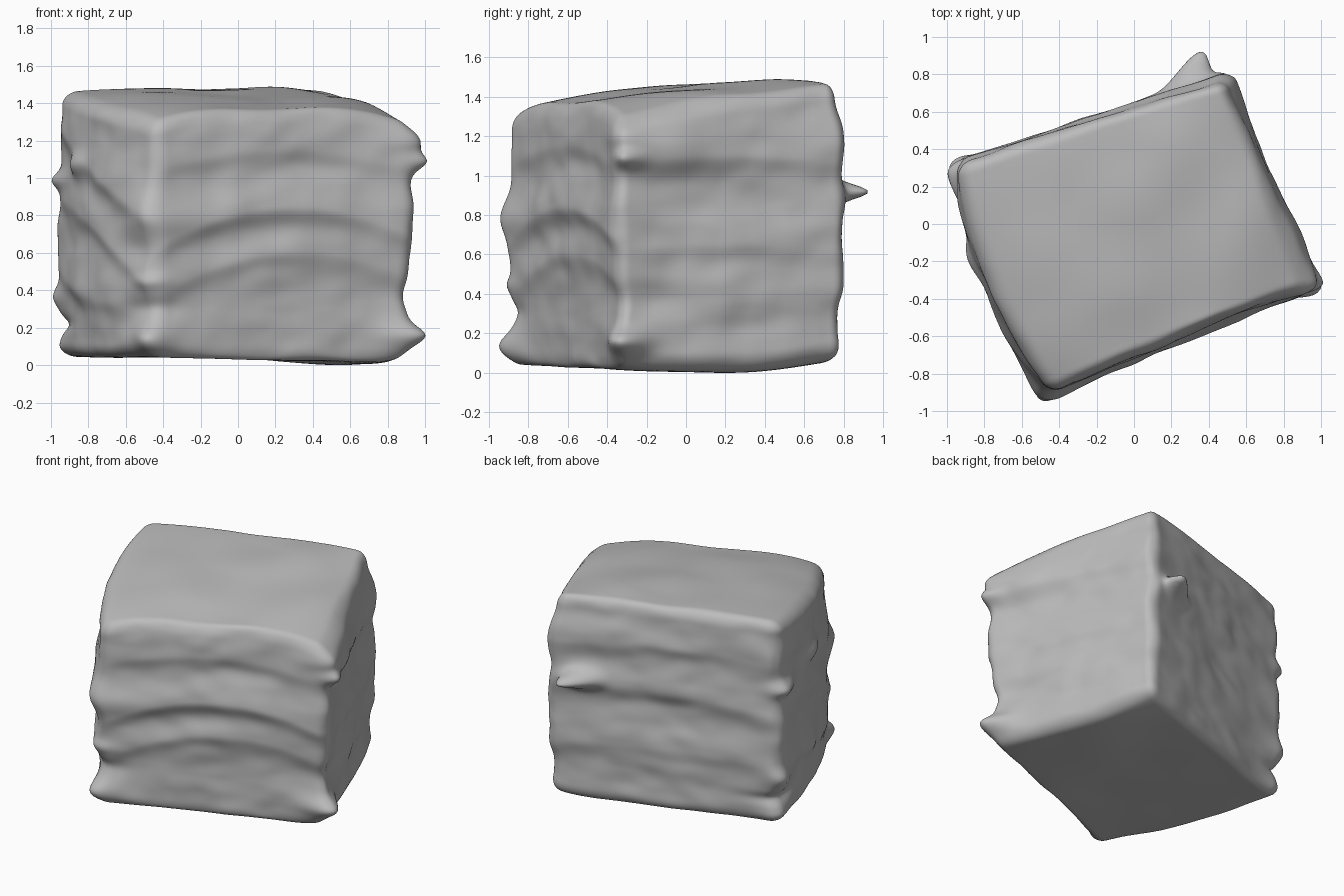
import bpy, bmesh, math
from mathutils import Vector, noise

cube = bpy.data.objects.get("Cube")
if cube:
    bpy.data.objects.remove(cube, do_unlink=True)

# Skewed footprint corners, each with (x, y, bottom height, top height)
FRONT = Vector((-0.45, -0.92, 0.075, 1.31))
RIGHT = Vector((0.94, -0.35, 0.05, 1.30))
BACK = Vector((0.52, 0.82, 0.09, 1.49))
LEFT = Vector((-0.95, 0.33, 0.075, 1.49))

# Knobs and hollows on the walls: x, y, z, width, height, push
KNOBS = [
    (.95, -.28, 1.12, .10, .05, .08), (.90, -.30, 1.22, .13, .07, .05),
    (.83, -.08, 1.18, .2, .15, .06), (.90, -.33, .87, .2, .10, .03),
    (.88, -.30, .40, .25, .11, -.04), (.87, -.30, .19, .12, .06, .11),
    (.28, .75, .95, .10, .05, .19), (.50, .78, 1.42, .25, .12, -.05),
    (.50, .78, .30, .2, .12, -.03), (-.95, .25, 1.02, .12, .05, .06),
    (-.95, .30, .70, .2, .17, .04), (-.95, .30, .40, .15, .07, .06),
    (-.93, .30, .25, .2, .04, -.04), (-.93, .30, .12, .12, .06, .02),
    (-.86, -.17, 1.10, .11, .06, .11), (-.85, -.20, .42, .12, .08, .04),
    (-.45, -.88, .17, .13, .07, .08), (-.45, -.90, .83, .2, .12, .06),
    (-.45, -.88, .35, .15, .06, -.03), (-.45, -.88, .48, .12, .04, .02),
]

# Ledges per wall: crest height, arch drop, tilt, push
LEDGES = {
    "front": [(1.19, .12, 0, .025), (.88, .2, .03, .05), (.64, .2, .05, .03)],
    "right": [(1.14, .05, 0, .03), (.69, .03, 0, .025), (.34, -.05, .05, .015)],
    "back": [(1.25, .06, 0, .025), (.92, .05, .03, .02), (.52, .04, 0, .02)],
    "left": [(1.1, 0, .28, .03), (.8, .1, .25, .03), (.4, -.1, .1, .025)],
}
INSET = {"front": 0.045, "right": 0.02, "back": 0.02, "left": 0.025}


def rounded(p, r=0.11):
    """Round the edges of the unit block."""
    inner = Vector([max(r - 1, min(1 - r, v)) for v in p])
    d = p - inner
    return inner + d.normalized() * r if d.length > 1e-6 else p.copy()


def ledge(d):
    """Gentle slope above the crest, quick undercut below it."""
    return math.exp(-(d / (0.17 if d > 0 else 0.075)) ** 2)


def wall_push(name, t, z):
    fade = 1 - 0.6 * t * t
    return sum(amt * fade * ledge(z - (h - drop * t * t + tilt * t))
               for h, drop, tilt, amt in LEDGES[name]) - INSET[name] * fade


def weathered(p):
    a, b, c = rounded(p)
    u, v, w = (a + 1) / 2, (b + 1) / 2, (c + 1) / 2
    x, y, low, high = FRONT.lerp(RIGHT, u).lerp(LEFT.lerp(BACK, u), v)

    # Domed top that droops at the front corners, belly lifting to the right
    high += (0.025 + 0.07 * (1 - v)) * (1 - a ** 4) + 0.025 * (1 - b * b)
    low += 0.05 * max(0, a) ** 8 - 0.06 * max(0, a) * (1 - b * b)
    z = low + (high - low) * w
    pos = Vector((x, y, z))

    # Ledges along each wall
    along = Vector((0.91, 0.40, 0))
    across = Vector((-0.40, 0.91, 0))
    push = Vector()
    for name, side, t, direction in (("front", -b, a, -across), ("back", b, a, across),
                                     ("right", a, b, along), ("left", -a, b, -along)):
        mask = max(0, side) ** 10
        push += direction * (mask * wall_push(name, t, z))
        if name == "left":
            push += direction * (0.11 * max(0, side) ** 2 * (1 - t * t))

    # Knobs at the corners
    out = Vector((x, y, 0))
    if out.length > 0.3:
        out.normalize()
        for kx, ky, kz, width, height, amt in KNOBS:
            d2 = ((x - kx) ** 2 + (y - ky) ** 2) / width ** 2 + ((z - kz) / height) ** 2
            push += out * (amt * math.exp(-d2))

    # Weathering: stretched sideways on the walls, soft on the top
    rim = max(abs(a), abs(b)) ** 8
    rough = noise.noise(Vector((x * 2.6, y * 2.6, z * 5)))
    fine = noise.noise(Vector((x * 6, y * 6, z * 9)))
    push += out * rim * (0.018 * rough + 0.008 * fine)
    soft = noise.noise(Vector((x * 2.4, y * 2.4, 4)))
    push.z += (0.02 if c > 0 else 0.01) * abs(c) ** 6 * soft
    return pos + push


# Stone block
bm = bmesh.new()
bmesh.ops.create_cube(bm, size=2)
bmesh.ops.subdivide_edges(bm, edges=bm.edges[:], cuts=89, use_grid_fill=True)
for vert in bm.verts:
    vert.co = weathered(vert.co)

# Stand it on the ground
ground = min(vert.co.z for vert in bm.verts)
bmesh.ops.translate(bm, verts=bm.verts[:], vec=(0, 0, -ground))
bmesh.ops.recalc_face_normals(bm, faces=bm.faces[:])

mesh = bpy.data.meshes.new("stone_block")
bm.to_mesh(mesh)
bm.free()
mesh.shade_smooth()
block = bpy.data.objects.new("stone_block", mesh)
bpy.context.scene.collection.objects.link(block)

# Plain grey stone
grey = bpy.data.materials.new("stone_grey")
grey.use_nodes = True
colour = (0.5, 0.5, 0.5, 1)
grey.diffuse_color = colour
grey.node_tree.nodes["Principled BSDF"].inputs["Base Color"].default_value = colour
mesh.materials.append(grey)
